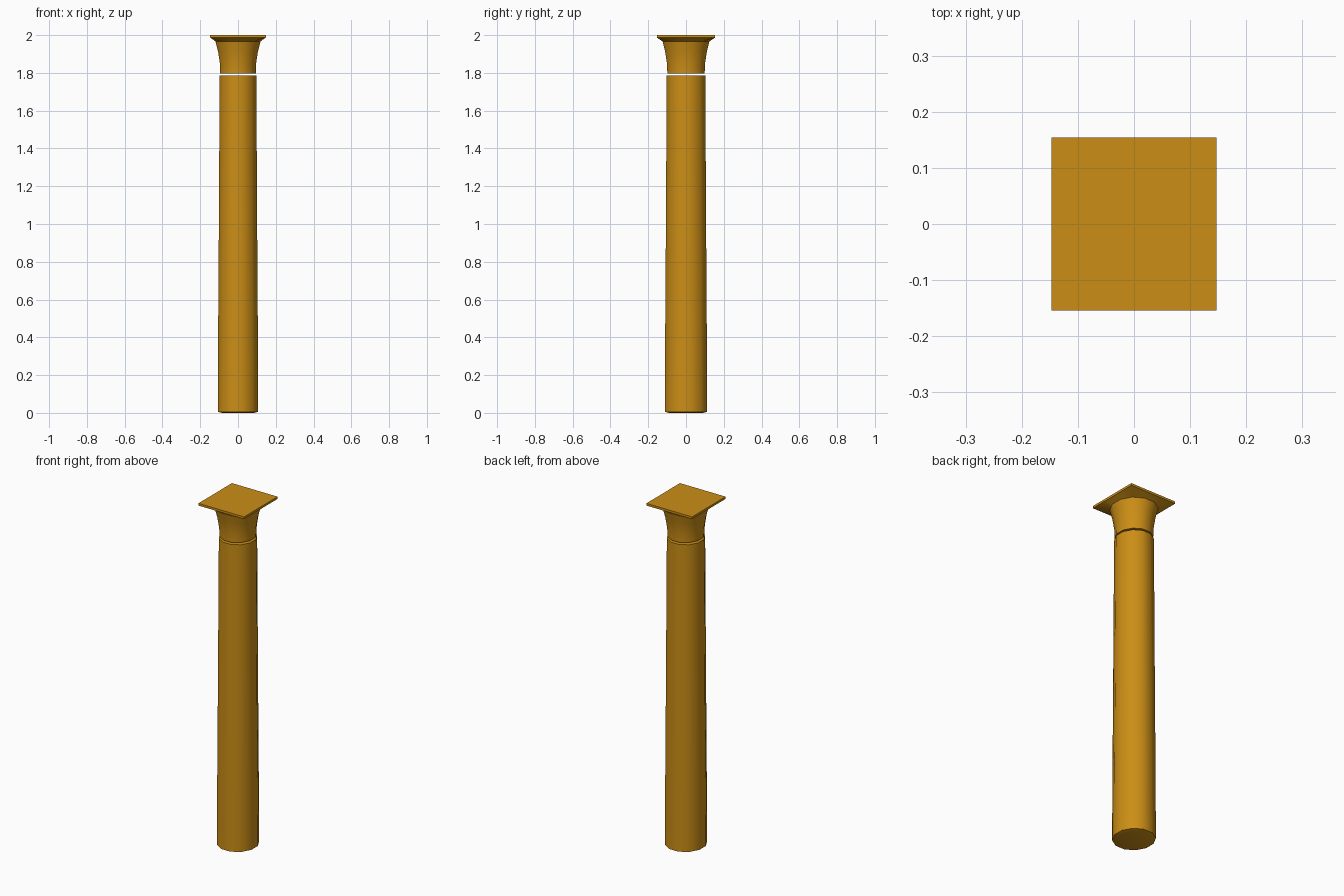
import bpy, bmesh, math

if "Cube" in bpy.data.objects:
    bpy.data.objects.remove(bpy.data.objects["Cube"])

N = 12
C15 = math.cos(math.radians(15))

mat = bpy.data.materials.new("ochre")
mat.diffuse_color = (0.60, 0.27, 0.008, 1)
mat.use_nodes = True
mat.node_tree.nodes["Principled BSDF"].inputs["Base Color"].default_value = mat.diffuse_color


def ring(hx, hy, z):
    """12-gon whose flat-to-flat half widths are hx, hy."""
    return [(hx / C15 * math.cos(math.radians(15 + 30 * i)),
             hy / C15 * math.sin(math.radians(15 + 30 * i)), z) for i in range(N)]


def square(hx, hy, z):
    """Square outline with 12 points: corners plus thirds of each side."""
    quarter = [(1, 1 / 3), (1, 1), (1 / 3, 1)]
    pts = []
    for k in range(4):
        for x, y in quarter:
            for _ in range(k):
                x, y = -y, x
            pts.append((x * hx, y * hy, z))
    return pts


def loft(name, rings):
    """Skin a stack of rings and cap both ends."""
    bm = bmesh.new()
    loops = [[bm.verts.new(p) for p in r] for r in rings]
    for a, b in zip(loops, loops[1:]):
        for i in range(N):
            j = (i + 1) % N
            bm.faces.new((a[i], a[j], b[j], b[i]))
    bm.faces.new(loops[0][::-1])
    bm.faces.new(loops[-1])
    mesh = bpy.data.meshes.new(name)
    bm.to_mesh(mesh)
    bm.free()
    mesh.materials.append(mat)
    obj = bpy.data.objects.new(name, mesh)
    bpy.context.collection.objects.link(obj)
    bpy.ops.object.select_all(action='DESELECT')
    obj.select_set(True)
    bpy.context.view_layer.objects.active = obj
    bpy.ops.object.shade_smooth_by_angle(angle=math.radians(40))
    return obj


# Gently tapering shaft with a tiny rounded foot
loft("shaft", [ring(0.085, 0.09, 0.0), ring(0.107, 0.112, 0.006),
               ring(0.105, 0.11, 0.45), ring(0.102, 0.107, 0.9),
               ring(0.097, 0.102, 1.787)])

# Flared capital blending from round neck to square slab
loft("capital", [ring(0.094, 0.099, 1.798), ring(0.095, 0.100, 1.845),
                 ring(0.105, 0.110, 1.91), ring(0.119, 0.124, 1.967),
                 square(0.147, 0.154, 1.987), square(0.147, 0.154, 2.0)])
